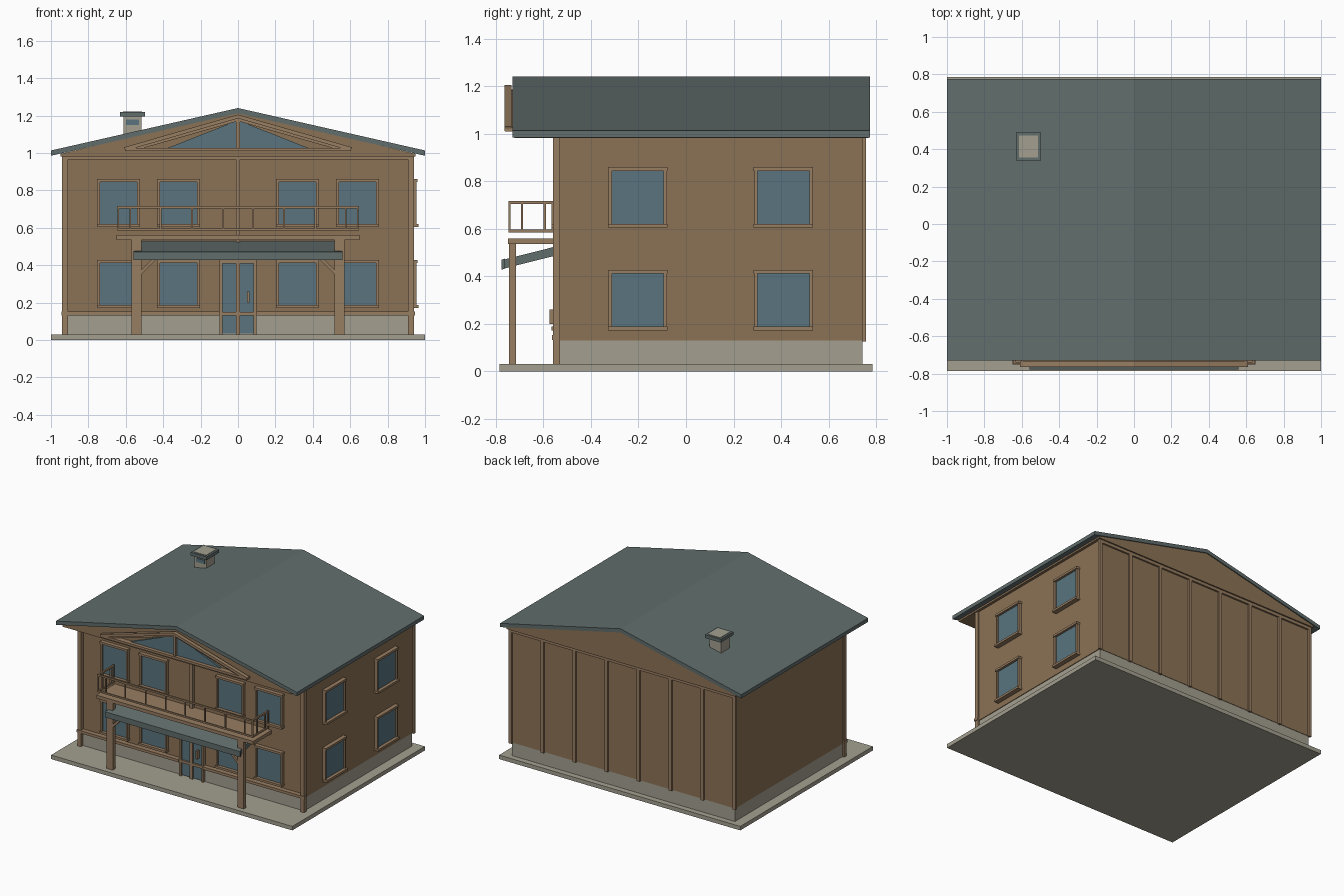
import bpy, bmesh
from mathutils import Vector


def mat(name, rgb):
    m = bpy.data.materials.new(name)
    m.diffuse_color = (*rgb, 1)
    return m


WOOD = mat("wood", (0.26, 0.17, 0.09))
TRIM = mat("trim", (0.31, 0.205, 0.12))
ROOF = mat("roof", (0.12, 0.155, 0.15))
GLASS = mat("glass", (0.10, 0.175, 0.21))
STONE = mat("stone", (0.37, 0.35, 0.28))


def finish(bm, name, m):
    bmesh.ops.recalc_face_normals(bm, faces=bm.faces)
    me = bpy.data.meshes.new(name)
    bm.to_mesh(me)
    bm.free()
    me.materials.append(m)
    ob = bpy.data.objects.new(name, me)
    bpy.context.collection.objects.link(ob)
    return ob


def box(name, m, x0, x1, y0, y1, z0, z1):
    bm = bmesh.new()
    bmesh.ops.create_cube(bm, size=1)
    for v in bm.verts:
        v.co = ((x0 + x1) / 2 + v.co.x * (x1 - x0),
                (y0 + y1) / 2 + v.co.y * (y1 - y0),
                (z0 + z1) / 2 + v.co.z * (z1 - z0))
    return finish(bm, name, m)


def prism(name, m, pts, a, b, axis="y"):
    """Extrude a flat profile along y (points are x,z) or x (points are y,z)."""
    bm = bmesh.new()
    at = lambda p, t: (p[0], t, p[1]) if axis == "y" else (t, p[0], p[1])
    face = bm.faces.new([bm.verts.new(at(p, a)) for p in pts])
    ext = bmesh.ops.extrude_face_region(bm, geom=[face])
    step = Vector((0, b - a, 0) if axis == "y" else (b - a, 0, 0))
    bmesh.ops.translate(bm, vec=step, verts=[g for g in ext["geom"] if isinstance(g, bmesh.types.BMVert)])
    return finish(bm, name, m)


def window(name, side, c, z0, z1, w):
    """Framed pane on the front wall or the right wall, centred at c."""
    def part(n, m, u0, u1, d0, d1, za, zb):
        if side == "front":
            box(n, m, c + u0, c + u1, -0.53 - d1, -0.53 - d0, za, zb)
        else:
            box(n, m, 0.93 + d0, 0.93 + d1, c + u0, c + u1, za, zb)
    h, t = w / 2, 0.016
    part(name + "_pane", GLASS, -h + t, h - t, -0.005, 0.012, z0 + t, z1 - t)
    for s in (-1, 1):
        e = sorted((s * h * 0.98, s * (h - t)))
        part(name + "_jamb", TRIM, *e, -0.005, 0.024, z0 + t, z1 - t)
    part(name + "_head", TRIM, -h, h, -0.005, 0.03, z1 - t, z1)
    part(name + "_sill", TRIM, -h, h, -0.005, 0.036, z0, z0 + t)


# Ground slab, plinth and walls
box("ground_slab", STONE, -1, 1, -0.785, 0.785, 0, 0.03)
box("plinth", STONE, -0.925, 0.925, -0.535, 0.742, 0.03, 0.135)
box("walls", WOOD, -0.93, 0.93, -0.53, 0.745, 0.13, 0.985)

# Gable infill and roof
prism("gable_infill", WOOD, [(-0.95, 0.982), (0.95, 0.982), (0.95, 0.995), (0, 1.217), (-0.95, 0.995)], -0.722, 0.768)
prism("roof", ROOF, [(-1, 0.985), (-1, 1.013), (0, 1.24), (1, 1.013), (1, 0.985), (0, 1.212)], -0.73, 0.775)

# Front framing
for s in (-1, 1):
    box("front_corner_post", TRIM, s * 0.925 - 0.015, s * 0.925 + 0.015, -0.56, -0.53, 0.03, 0.982)
    box("sill_band", TRIM, *sorted((s * 0.1, s * 0.945)), -0.564, -0.53, 0.132, 0.152)
box("front_center_post", TRIM, -0.012, 0.012, -0.556, -0.53, 0.525, 0.982)
box("front_top_beam", TRIM, -0.94, 0.94, -0.556, -0.53, 0.965, 0.982)

# Back battens
for i in range(8):
    x = -0.928 + i * 1.856 / 7
    box("back_batten", TRIM, x - 0.012, x + 0.012, 0.74, 0.758, 0.125, 0.982)
box("back_top_rail", TRIM, -0.94, 0.94, 0.74, 0.758, 0.96, 0.982)

# Windows
for z0 in (0.172, 0.605):
    for x in (-0.64, -0.318, 0.318, 0.64):
        window("front_window", "front", x, z0, z0 + 0.255, 0.23)
    for y in (-0.203, 0.41):
        window("side_window", "right", y, z0, z0 + 0.255, 0.25)

# Double door
box("door_head", TRIM, -0.1, 0.1, -0.555, -0.53, 0.41, 0.428)
box("door_mid_rail", TRIM, -0.1, 0.1, -0.555, -0.53, 0.13, 0.15)
box("door_center_stile", TRIM, -0.012, 0.012, -0.555, -0.53, 0.03, 0.41)
box("door_glass", GLASS, -0.088, 0.088, -0.543, -0.53, 0.035, 0.415)
for s in (-1, 1):
    box("door_jamb", TRIM, s * 0.092 - 0.008, s * 0.092 + 0.008, -0.555, -0.53, 0.03, 0.41)
box("door_handle", TRIM, 0.049, 0.061, -0.575, -0.54, 0.2, 0.26)

# Porch posts, braces and canopy
for s in (-1, 1):
    box("porch_post", TRIM, s * 0.543 - 0.026, s * 0.543 + 0.026, -0.745, -0.715, 0.03, 0.54)
    prism("porch_brace", TRIM, [(s * 0.517, 0.35), (s * 0.517, 0.375), (s * 0.43, 0.462), (s * 0.43, 0.437)],
          -0.742, -0.722)
prism("canopy", ROOF, [(-0.775, 0.43), (-0.775, 0.468), (-0.53, 0.53), (-0.53, 0.492)], -0.553, 0.553, "x")
prism("canopy_edge", ROOF, [(-0.777, 0.428), (-0.777, 0.47), (-0.762, 0.474), (-0.762, 0.432)], -0.56, 0.56, "x")

# Balcony deck and railing
box("balcony_deck", TRIM, -0.65, 0.65, -0.75, -0.53, 0.535, 0.56)
for z in (0.59, 0.71):
    box("front_rail", TRIM, -0.646, 0.646, -0.747, -0.737, z - 0.006, z + 0.006)
    for s in (-1, 1):
        box("side_rail", TRIM, s * 0.64 - 0.006, s * 0.64 + 0.006, -0.74, -0.555, z - 0.006, z + 0.006)
for s in (-1, 1):
    for x in (0.08, 0.245, 0.415, 0.576, 0.64):
        box("front_baluster", TRIM, s * x - 0.005, s * x + 0.005, -0.746, -0.738, 0.585, 0.71)
    for y in (-0.69, -0.595, -0.56):
        box("side_baluster", TRIM, s * 0.64 - 0.005, s * 0.64 + 0.005, y - 0.005, y + 0.005, 0.585, 0.71)

# Decorative gable truss with glazing
box("truss_tie", TRIM, -0.605, 0.605, -0.762, -0.72, 1.01, 1.027)
box("truss_king_post", TRIM, -0.01, 0.01, -0.752, -0.72, 1.025, 1.185)
for s in (-1, 1):
    prism("truss_rafter", TRIM, [(0, 1.185), (0, 1.205), (s * 0.61, 1.03), (s * 0.6, 1.012)], -0.764, -0.735)
    prism("truss_inner_rafter", TRIM, [(0, 1.17), (0, 1.186), (s * 0.57, 1.022), (s * 0.52, 1.022)], -0.75, -0.72)
    prism("gable_glass", GLASS, [(0, 1.175), (0, 1.025), (s * 0.38, 1.025)], -0.735, -0.72)

# Chimney
box("chimney_stack", STONE, -0.613, -0.515, 0.362, 0.46, 1.08, 1.2)
box("chimney_vent", GLASS, -0.599, -0.529, 0.357, 0.365, 1.15, 1.178)
box("chimney_cap", ROOF, -0.63, -0.498, 0.34, 0.488, 1.195, 1.219)
box("chimney_cap_top", STONE, -0.615, -0.513, 0.355, 0.473, 1.21, 1.222)
